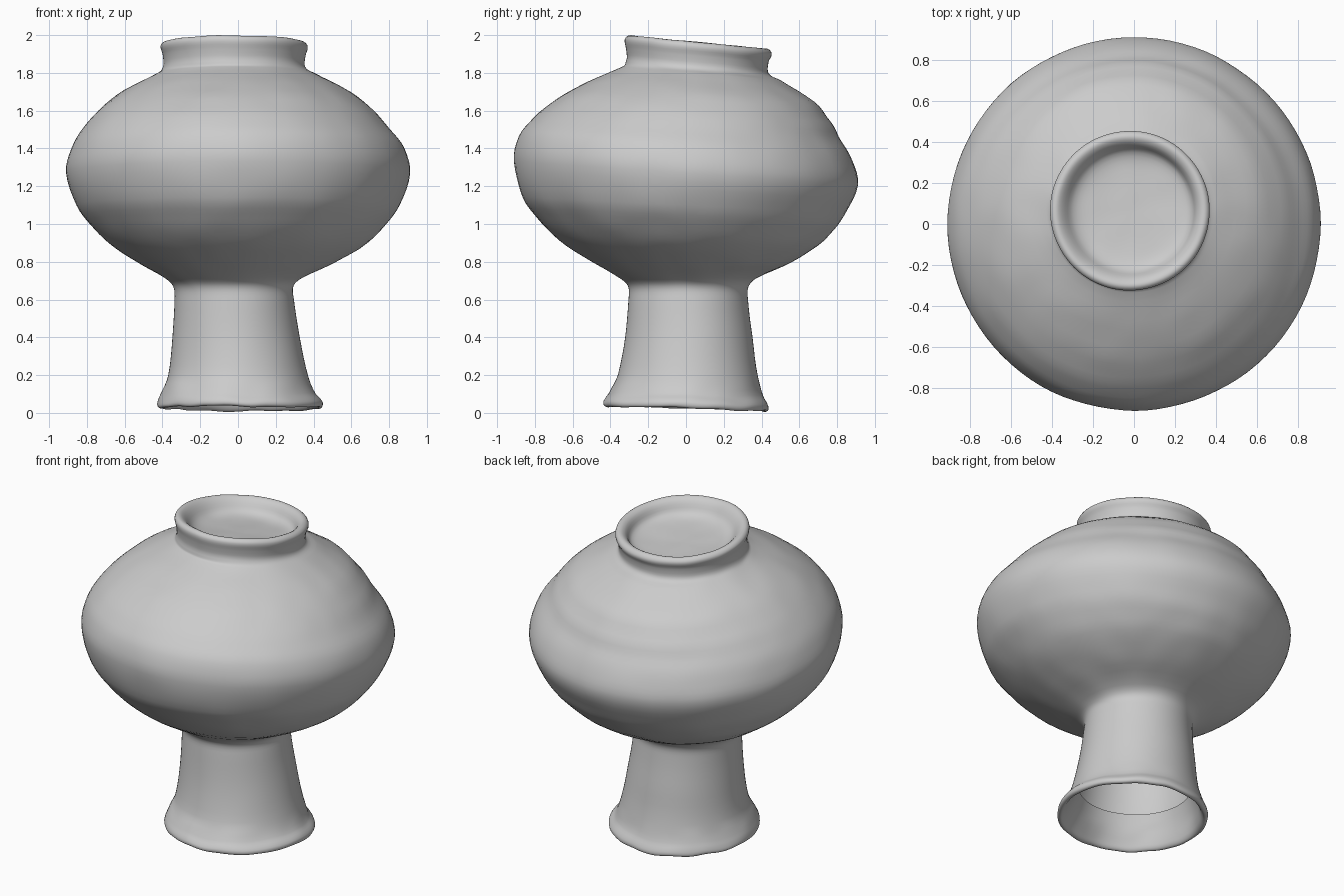
import bpy
import bmesh
from math import sin, cos, tau
from mathutils import Vector, noise

SEGMENTS = 96
STEPS = 4

cube = bpy.data.objects.get("Cube")
if cube:
    bpy.data.objects.remove(cube)

# Clay colour
clay = bpy.data.materials.new("grey clay")
clay.use_nodes = True
grey = (0.6, 0.6, 0.6, 1)
clay.diffuse_color = grey
clay.node_tree.nodes["Principled BSDF"].inputs["Base Color"].default_value = grey

# Rings from the inside of the foot to the mouth floor: radius, height, x shift, y shift
RINGS = [
    (.33, .23, 0, .01), (.36, .14, 0, .01), (.395, .05, .01, 0),
    (.415, .024, .01, 0), (.435, .03, .01, 0), (.435, .055, .01, 0),
    (.408, .1, 0, 0), (.37, .2, 0, .01), (.337, .4, -.01, .015),
    (.316, .6, -.02, .012), (.319, .67, -.025, .012), (.365, .715, -.025, .01),
    (.53, .8, -.01, .02), (.685, .9, 0, .01), (.785, 1, 0, 0),
    (.855, 1.1, 0, -.01), (.91, 1.27, 0, 0), (.882, 1.4, 0, 0),
    (.815, 1.5, -.01, .01), (.727, 1.6, -.01, .04), (.6, 1.7, -.01, .08),
    (.42, 1.795, -.01, .085), (.377, 1.83, -.02, .06), (.377, 1.89, -.02, .06),
    (.389, 1.94, -.02, .065), (.365, 1.963, -.02, .065), (.33, 1.945, -.02, .065),
    (.285, 1.885, -.01, .065), (.2, 1.865, -.01, .065), (.01, 1.86, -.01, .065),
]

# Lean of the rings at given heights
LEAN = [(0, -.035), (.25, 0), (.7, 0), (1.28, -.07), (2, -.1)]


def lean_at(z):
    for (z0, a), (z1, b) in zip(LEAN, LEAN[1:]):
        if z <= z1:
            return a + (b - a) * (z - z0) / (z1 - z0)
    return LEAN[-1][1]


def spline(points, steps):
    """Smooth curve through all the points."""
    pts = [Vector(p) for p in points]
    out = []
    for i in range(len(pts) - 1):
        p0, p1 = pts[max(i - 1, 0)], pts[i]
        p2, p3 = pts[i + 1], pts[min(i + 2, len(pts) - 1)]
        # Tangents limited by the span so short spans do not overshoot
        span = (p2 - p1).length
        m1 = (p2 - p0).normalized() * span
        m2 = (p3 - p1).normalized() * span
        for s in range(steps):
            t = s / steps
            out.append(p1 * (2*t**3 - 3*t**2 + 1) + m1 * (t**3 - 2*t**2 + t)
                       + p2 * (3*t**2 - 2*t**3) + m2 * (t**3 - t**2))
    return out + [pts[-1]]


def ring(bm, r, z, cx, cy):
    """One hand-thrown ring, leaning and slightly uneven."""
    verts = []
    rough = .012 if z < .15 else .004
    for k in range(SEGMENTS):
        a = tau * k / SEGMENTS
        x, y = r * cos(a), r * sin(a)
        p = Vector((x, y, z))
        wob = 1 + rough * noise.noise(p * 5)
        lift = rough * noise.noise(p * 7 + Vector((9, 3, 1)))
        verts.append(bm.verts.new((cx + x * wob, cy + y * wob,
                                   max(0, z + lean_at(z) * y + lift))))
    return verts


# Vessel: one continuous shell with a hollow foot and a shallow mouth
bm = bmesh.new()
loops = [ring(bm, *p) for p in spline(RINGS, STEPS)]
for low, high in zip(loops, loops[1:]):
    for k in range(SEGMENTS):
        n = (k + 1) % SEGMENTS
        bm.faces.new((low[k], low[n], high[n], high[k]))
bm.faces.new(loops[-1])
for f in bm.faces:
    f.smooth = True
mesh = bpy.data.meshes.new("vessel")
bm.to_mesh(mesh)
bm.free()
mesh.materials.append(clay)
vessel = bpy.data.objects.new("vessel", mesh)
bpy.context.collection.objects.link(vessel)
